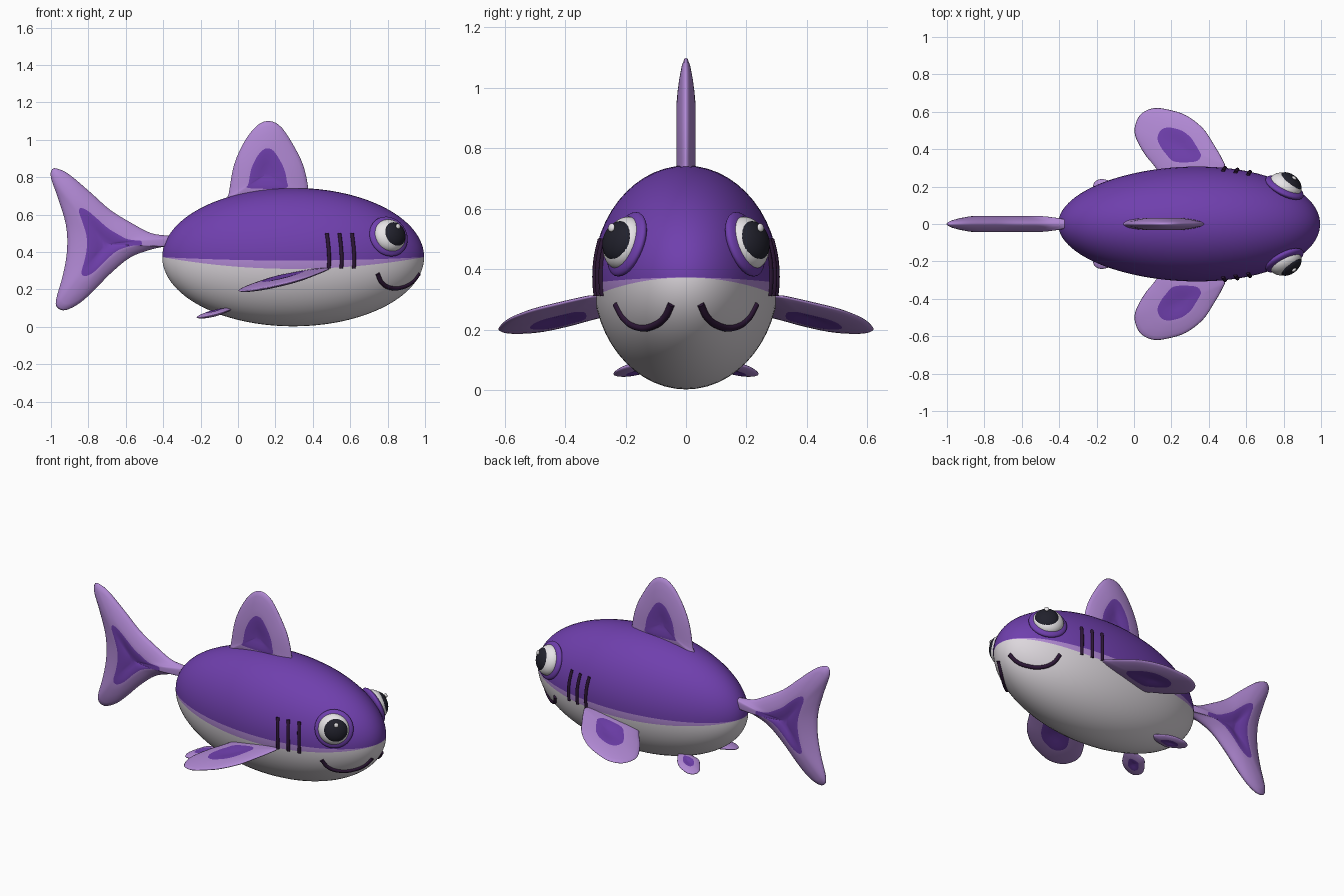
import bpy, bmesh, math
from mathutils import Vector, Matrix

cube = bpy.data.objects.get("Cube")
if cube:
    bpy.data.objects.remove(cube, do_unlink=True)


def material(name, rgb):
    m = bpy.data.materials.new(name)
    m.use_nodes = True
    m.diffuse_color = (*rgb, 1)
    m.node_tree.nodes["Principled BSDF"].inputs["Base Color"].default_value = (*rgb, 1)
    return m


PURPLE = material("deep purple", (0.16, 0.05, 0.42))
LILAC = material("lilac", (0.44, 0.25, 0.66))
BELLY = material("pale belly", (0.72, 0.68, 0.72))
LINE = material("dark plum", (0.025, 0.008, 0.035))
WHITE = material("eye white", (0.8, 0.78, 0.8))
PUPIL = material("pupil black", (0.015, 0.015, 0.025))


def finish(name, bm, mats):
    bmesh.ops.recalc_face_normals(bm, faces=bm.faces)
    mesh = bpy.data.meshes.new(name)
    bm.to_mesh(mesh)
    bm.free()
    for m in mats:
        mesh.materials.append(m)
    mesh.shade_smooth()
    ob = bpy.data.objects.new(name, mesh)
    bpy.context.collection.objects.link(ob)
    return ob


# Body proportions: centre and half sizes of a slightly head-heavy ellipsoid
CX, CZ, LEN, WID, HGT = 0.295, 0.373, 0.7, 0.307, 0.37


def section(x):
    u = (x - CX) / LEN
    s = math.sqrt(max(0, 1 - u * u))
    return s, WID * s * (1 + 0.06 * u), HGT * s


def side_y(x, z):
    s, w, h = section(x)
    return w * math.sqrt(max(0, 1 - ((z - CZ) / h) ** 2))


# Body: rings along x, with columns following the two colour borders
def body():
    bm = bmesh.new()
    rings, bands = 64, ((12, 2), (2, 1), (14, 0))
    loops = []
    for i in range(1, rings):
        x = CX - LEN * math.cos(math.pi * i / rings)
        s, w, h = section(x)
        marks = [-math.pi / 2, math.asin(-0.17 * s), math.asin(-0.05 * s), math.pi / 2]
        angles = [marks[b] + (marks[b + 1] - marks[b]) * k / n
                  for b, (n, _) in enumerate(bands) for k in range(n)] + [marks[3]]
        half = [(w * math.cos(a), CZ + h * math.sin(a)) for a in angles]
        pts = half + [(-y, z) for y, z in half[-2:0:-1]]
        loops.append([bm.verts.new((x, y, z)) for y, z in pts])
    colours = [c for n, c in bands for _ in range(n)]
    colours += colours[::-1]
    count = len(colours)
    tips = [bm.verts.new((CX + d * LEN, 0, CZ)) for d in (-1, 1)]
    for k in range(count):
        j = (k + 1) % count
        for a, b in zip(loops, loops[1:]):
            bm.faces.new((a[k], a[j], b[j], b[k])).material_index = colours[k]
        for tip, ring in zip(tips, (loops[0], loops[-1])):
            bm.faces.new((tip, ring[k], ring[j])).material_index = colours[k]
    finish("body", bm, (PURPLE, LILAC, BELLY))


def smooth_loop(points, steps=4):
    """Closed spline through the points."""
    p = [Vector(q) for q in points]
    out = []
    for i in range(len(p)):
        a, b, c, d = (p[(i + k) % len(p)] for k in (-1, 0, 1, 2))
        for n in range(steps):
            t = n / steps
            out.append(0.5 * (2 * b + (c - a) * t + (2 * a - 5 * b + 4 * c - d) * t * t
                              + (3 * b - a - 3 * c + d) * t ** 3))
    return out


# Fin: lens-shaped slab from an outline, with a darker dented patch in the middle
RINGS = ((0.98, 0.2), (0.9, 0.45), (0.75, 0.72), (0.6, 0.9), (0.48, 1),
         (0.36, 0.98), (0.2, 0.85), (0.08, 0.72))


def fin(name, outline, centre, thick, place):
    bm = bmesh.new()
    c = Vector(centre)
    rim = smooth_loop(outline)
    n = len(rim)
    edge = [bm.verts.new(place(p, 0)) for p in rim]
    for side in (1, -1):
        previous = edge
        for r, t in RINGS:
            ring = [bm.verts.new(place(c + (p - c) * r, side * thick * t)) for p in rim]
            for k in range(n):
                j = (k + 1) % n
                f = bm.faces.new((previous[k], previous[j], ring[j], ring[k]))
                f.material_index = int(r < 0.48)
            previous = ring
        bm.faces.new(previous).material_index = 1
    finish(name, bm, (LILAC, PURPLE))


def upright(p, h):
    return (p.x, h, p.y)


DORSAL = [(-0.06, 0.66), (-0.05, 0.71), (-0.02, 0.87), (0.04, 1.0), (0.107, 1.08),
          (0.17, 1.1), (0.235, 1.064), (0.31, 0.947), (0.353, 0.85), (0.375, 0.74),
          (0.37, 0.66), (0.16, 0.65)]
TAIL = [(-0.31, 0.48), (-0.38, 0.488), (-0.47, 0.503), (-0.578, 0.56), (-0.684, 0.626),
        (-0.79, 0.72), (-0.9, 0.813), (-0.963, 0.845), (-0.994, 0.842), (-1, 0.797),
        (-0.963, 0.69), (-0.92, 0.545), (-0.914, 0.41), (-0.936, 0.278), (-0.973, 0.144),
        (-0.963, 0.1), (-0.92, 0.09), (-0.845, 0.128), (-0.765, 0.2), (-0.684, 0.283),
        (-0.578, 0.37), (-0.47, 0.412), (-0.38, 0.43), (-0.31, 0.43)]
PADDLE = [(0.42, 0.24), (0.485, 0.3), (0.47, 0.35), (0.43, 0.42), (0.37, 0.51),
          (0.28, 0.58), (0.19, 0.61), (0.11, 0.62), (0.043, 0.593), (0.01, 0.54),
          (0.005, 0.476), (0.043, 0.396), (0.096, 0.326), (0.19, 0.24)]


# Eye parts: flattened balls turned to face a direction
def disc(name, centre, facing, radius, depth, mat):
    bm = bmesh.new()
    turn = Vector(facing).to_track_quat('Z', 'Y').to_matrix().to_4x4()
    size = Matrix.Diagonal((radius, radius, depth, 1))
    bmesh.ops.create_uvsphere(bm, u_segments=32, v_segments=20, radius=1,
                              matrix=Matrix.Translation(centre) @ turn @ size)
    finish(name, bm, (mat,))


# Drawn lines: thin tubes lying on the skin
def tube(name, points, radius):
    cu = bpy.data.curves.new(name, 'CURVE')
    cu.dimensions = '3D'
    cu.bevel_depth = radius
    cu.bevel_resolution = 3
    cu.use_fill_caps = True
    cu.resolution_u = 6
    sp = cu.splines.new('BEZIER')
    sp.bezier_points.add(len(points) - 1)
    for bp, p in zip(sp.bezier_points, points):
        bp.co = p
        bp.handle_left_type = bp.handle_right_type = 'AUTO'
    cu.materials.append(LINE)
    bpy.context.collection.objects.link(bpy.data.objects.new(name, cu))


body()
fin("dorsal_fin", DORSAL, (0.155, 0.82), 0.031, upright)
fin("tail_fin", TAIL, (-0.71, 0.44), 0.044, upright)

MOUTH = [(0.745, 0.285), (0.77, 0.235), (0.82, 0.208), (0.88, 0.213), (0.93, 0.24), (0.967, 0.285)]

for side, label in ((-1, "right"), (1, "left")):
    def paddle(p, h):
        return Vector((p.x, side * p.y, 0.253 + 0.194 * p.x - 0.119 * p.y + h))

    def small_paddle(p, h):
        v = paddle(p, h)
        return (-0.222 + 0.39 * v.x, side * (0.24 + 0.39 * (p.y - 0.62)), 0.053 + 0.39 * (v.z - 0.2))

    fin("pectoral_fin_" + label, PADDLE, (0.24, 0.42), 0.02, paddle)
    fin("pelvic_fin_" + label, PADDLE, (0.24, 0.42), 0.036, small_paddle)

    # Eye
    out = Vector((0.43, side * 0.85, 0.32)).normalized()
    look = Vector((0.62, side * 0.74, 0.2)).normalized()
    spot = Vector((0.805, side * 0.195, 0.483))
    disc("eye_rim_" + label, spot, out, 0.112, 0.032, PURPLE)
    disc("eyeball_" + label, spot + out * 0.012, out, 0.09, 0.06, WHITE)
    pupil = spot + Vector((0.03, side * 0.026, 0.008))
    disc("pupil_" + label, pupil, look, 0.07, 0.042, PUPIL)
    disc("eye_glint_" + label, pupil + look * 0.034 + Vector((0, 0, 0.04)), look, 0.014, 0.008, WHITE)

    # Gill slits
    for i in range(3):
        x = 0.475 + 0.067 * i
        path = [(x + 0.012 * math.sin(k * math.pi / 6), 0.5 - 0.047 * k) for k in range(5)]
        tube(f"gill_{i + 1}_{label}", [(a, side * side_y(a, z), z) for a, z in path], 0.01)

    # Smile
    tube("mouth_" + label, [(a, side * side_y(a, z), z) for a, z in MOUTH], 0.012)
